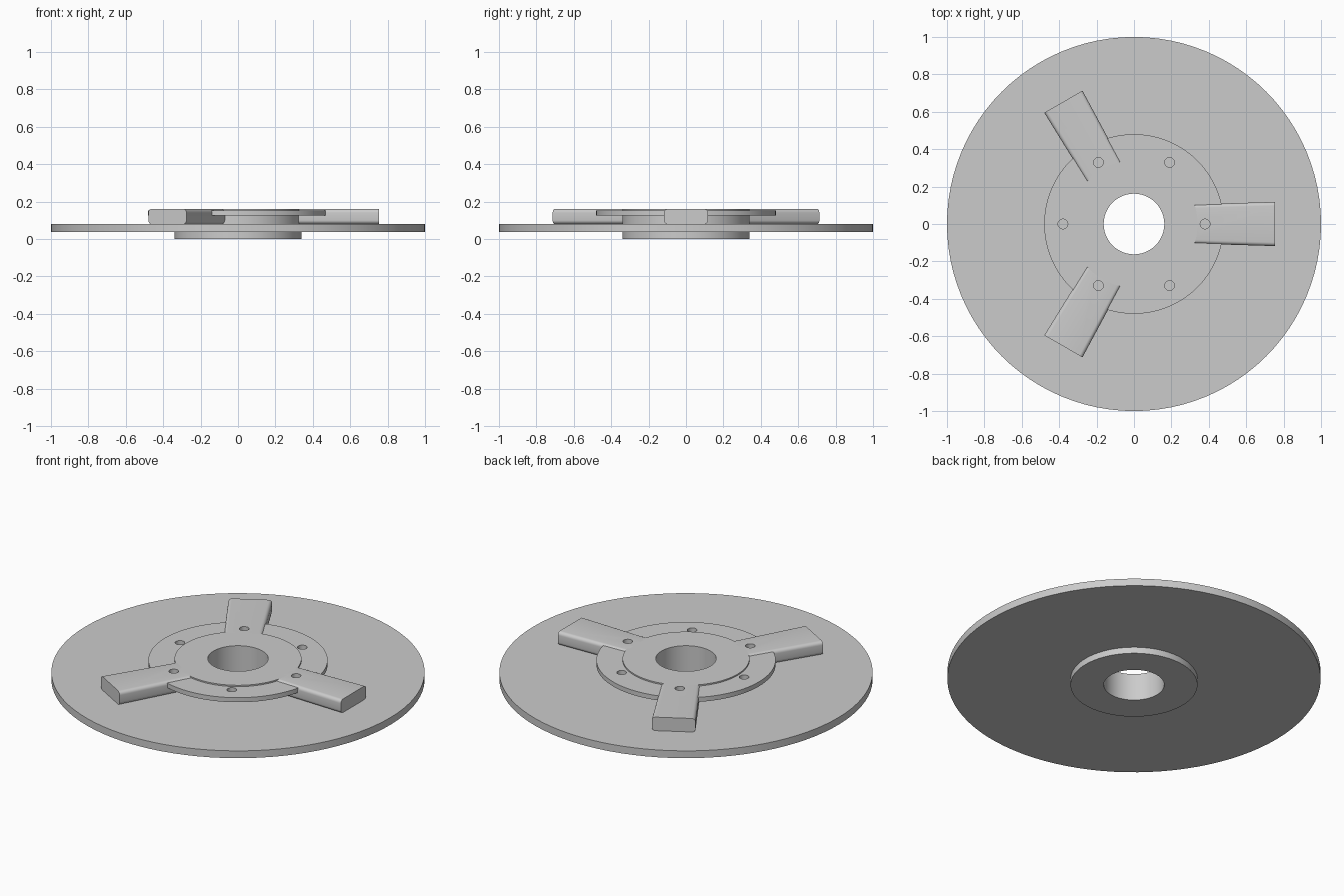
import bpy
import bmesh
from math import pi, tau, cos, sin
from mathutils import Matrix, Vector

if "Cube" in bpy.data.objects:
    bpy.data.objects.remove(bpy.data.objects["Cube"])

# Plain grey metal
GREY = (0.6, 0.6, 0.6, 1.0)
metal = bpy.data.materials.new("grey metal")
metal.use_nodes = True
metal.diffuse_color = GREY
metal.node_tree.nodes["Principled BSDF"].inputs["Base Color"].default_value = GREY

SEGMENTS = 96
TOP = 0.16
DISC_TOP = 0.08


def finish(name, bm):
    bmesh.ops.recalc_face_normals(bm, faces=bm.faces)
    mesh = bpy.data.meshes.new(name)
    bm.to_mesh(mesh)
    bm.free()
    mesh.materials.append(metal)
    obj = bpy.data.objects.new(name, mesh)
    bpy.context.collection.objects.link(obj)
    return obj


def lathe(name, profile):
    """Spin a closed (radius, height) outline around z."""
    bm = bmesh.new()
    verts = [bm.verts.new((r, 0, z)) for r, z in profile]
    edges = [bm.edges.new((v, verts[i - 1])) for i, v in enumerate(verts)]
    bmesh.ops.spin(bm, geom=verts + edges, cent=(0, 0, 0), axis=(0, 0, 1),
                   angle=tau, steps=SEGMENTS, use_merge=True)
    bmesh.ops.remove_doubles(bm, verts=bm.verts, dist=1e-5)
    return finish(name, bm)


def arm(name, angle):
    """Slightly flared radial bar with its long edges rounded."""
    inner, outer = 0.32, 0.755
    bm = bmesh.new()
    bmesh.ops.create_cube(bm, size=1)
    for v in bm.verts:
        at_tip = v.co.x > 0
        v.co = Vector((outer if at_tip else inner,
                       v.co.y * (0.236 if at_tip else 0.21),
                       TOP if v.co.z > 0 else DISC_TOP))
    long_edges = [e for e in bm.edges
                  if abs(e.verts[0].co.x - e.verts[1].co.x) > 0.1]
    bmesh.ops.bevel(bm, geom=long_edges, offset=0.02, segments=5,
                    profile=0.5, affect='EDGES')
    bm.transform(Matrix.Rotation(angle, 4, 'Z'))
    return finish(name, bm)


# Turned parts
disc = lathe("disc", [(0.33, 0.037), (1, 0.037), (1, DISC_TOP), (0.33, DISC_TOP)])
hub = lathe("flanged_hub", [(0.162, 0), (0.34, 0), (0.34, 0.125), (0.48, 0.125),
                            (0.48, 0.152), (0.34, 0.152), (0.34, TOP), (0.162, TOP)])

# Three radial arms
arms = [arm(f"arm_{i + 1}", i * tau / 3) for i in range(3)]

# Ring of six bolt holes
bm = bmesh.new()
for i in range(6):
    a = i * pi / 3
    bmesh.ops.create_cone(bm, cap_ends=True, segments=32, radius1=0.026,
                          radius2=0.026, depth=0.11,
                          matrix=Matrix.Translation((0.38 * cos(a), 0.38 * sin(a), 0.145)))
cutter = finish("bolt_hole_cutter", bm)
cutter.hide_render = True

for obj in [hub] + arms:
    mod = obj.modifiers.new("bolt holes", 'BOOLEAN')
    mod.operation = 'DIFFERENCE'
    mod.solver = 'EXACT'
    mod.object = cutter
    bpy.context.view_layer.objects.active = obj
    bpy.ops.object.modifier_apply(modifier=mod.name)
bpy.data.objects.remove(cutter)

# Smooth the round surfaces, keep corners crisp
bpy.ops.object.select_all(action='DESELECT')
for obj in [disc, hub] + arms:
    obj.select_set(True)
bpy.context.view_layer.objects.active = disc
bpy.ops.object.shade_smooth_by_angle(angle=pi / 6)
